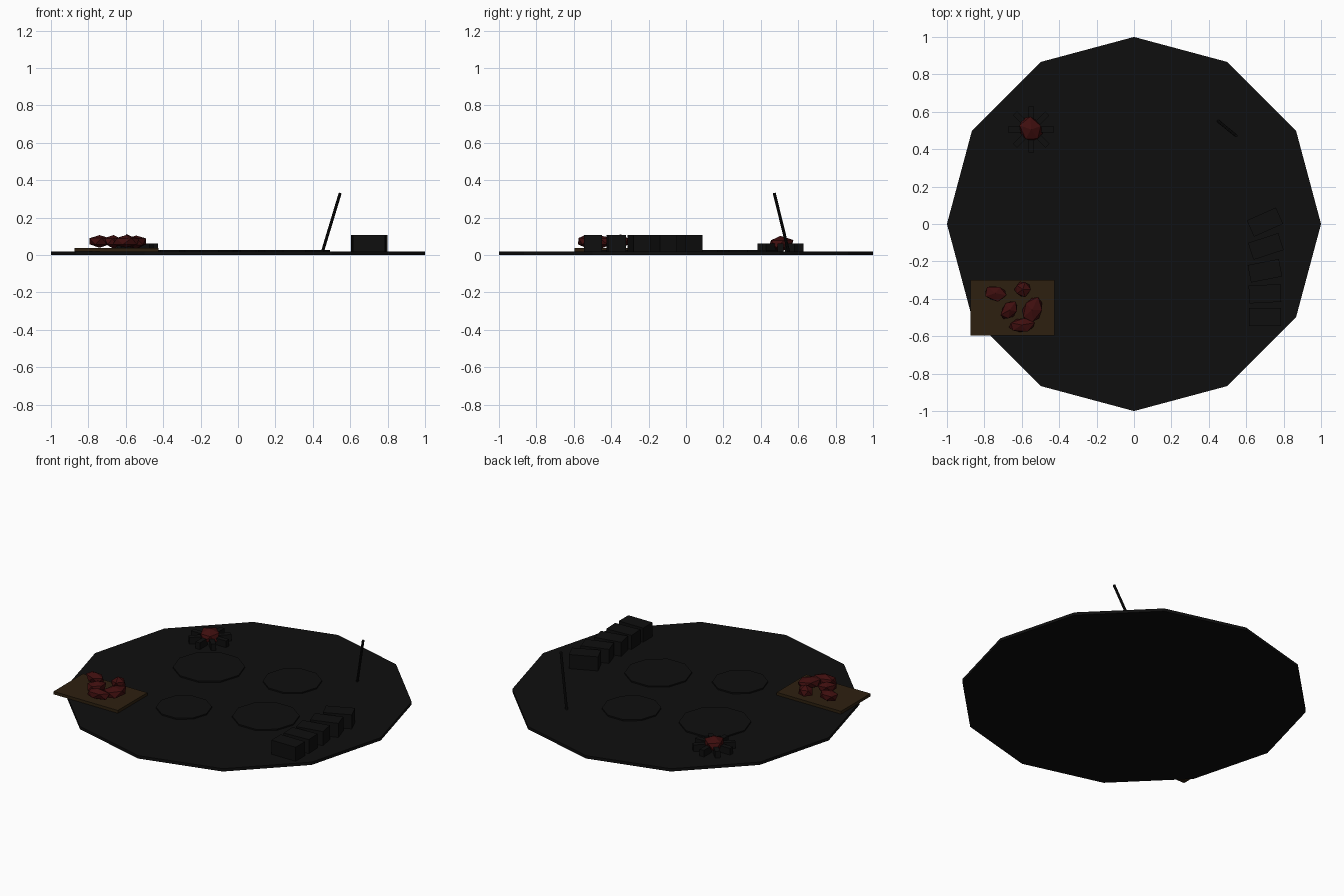
import bpy, bmesh, math, random
from mathutils import Vector, Matrix

if "Cube" in bpy.data.objects:
    bpy.data.objects.remove(bpy.data.objects["Cube"])

random.seed(4)


def material(name, rgb):
    m = bpy.data.materials.new(name)
    m.diffuse_color = (*rgb, 1)
    m.use_nodes = True
    m.node_tree.nodes["Principled BSDF"].inputs["Base Color"].default_value = m.diffuse_color
    return m


BLACK = material("charcoal", (0.0045, 0.0045, 0.0045))
RED = material("dark red", (0.05, 0.0045, 0.0045))
WOOD = material("dark wood", (0.027, 0.0145, 0.005))


def finish(bm, name, mat):
    bmesh.ops.recalc_face_normals(bm, faces=bm.faces)
    me = bpy.data.meshes.new(name)
    bm.to_mesh(me)
    bm.free()
    me.materials.append(mat)
    ob = bpy.data.objects.new(name, me)
    bpy.context.collection.objects.link(ob)
    return ob


def disc(name, x, y, r, z0, z1, sides, mat):
    bm = bmesh.new()
    bmesh.ops.create_cone(bm, cap_ends=True, segments=sides, radius1=r, radius2=r,
                          depth=z1 - z0, matrix=Matrix.Translation((x, y, (z0 + z1) / 2))
                          @ Matrix.Rotation(math.pi / 2, 4, 'Z'))
    return finish(bm, name, mat)


def box(name, centre, size, mat, turn=0):
    bm = bmesh.new()
    bmesh.ops.create_cube(bm, size=1, matrix=Matrix.Translation(centre)
                          @ Matrix.Rotation(math.radians(turn), 4, 'Z')
                          @ Matrix.Diagonal((*size, 1)))
    return finish(bm, name, mat)


def rod(name, a, b, r, mat):
    a, b = Vector(a), Vector(b)
    bm = bmesh.new()
    bmesh.ops.create_cone(bm, cap_ends=True, segments=8, radius1=r, radius2=r, depth=(b - a).length,
                          matrix=Matrix.Translation((a + b) / 2)
                          @ (b - a).to_track_quat('Z', 'Y').to_matrix().to_4x4())
    return finish(bm, name, mat)


def chunk(name, centre, size, turn, mat):
    # jittered low-poly lump
    bm = bmesh.new()
    bmesh.ops.create_icosphere(bm, subdivisions=1, radius=1)
    for v in bm.verts:
        v.co *= random.uniform(0.88, 1.12)
    bmesh.ops.transform(bm, verts=bm.verts, matrix=Matrix.Translation(centre)
                        @ Matrix.Rotation(math.radians(turn), 4, 'Z')
                        @ Matrix.Diagonal((*size, 1)))
    return finish(bm, name, mat)


# Ground plate
disc("ground_plate", 0, 0, 1, 0.0, 0.018, 12, BLACK)

# Low round mats
for i, (x, y, r) in enumerate([(-0.35, 0.21, 0.207), (0.15, 0.33, 0.17),
                               (0.30, -0.15, 0.193), (-0.155, -0.32, 0.16)]):
    disc(f"round_mat_{i + 1}", x, y, r, 0.016, 0.026, 10, BLACK)

# Board with meat chunks
box("board", (-0.65, -0.448, 0.027), (0.45, 0.295, 0.018), WOOD)
for i, (x, y, sx, sy, t) in enumerate([(-0.74, -0.37, 0.066, 0.045, -10), (-0.595, -0.35, 0.046, 0.045, 0),
                                       (-0.665, -0.46, 0.062, 0.042, 55), (-0.545, -0.46, 0.08, 0.056, 65),
                                       (-0.60, -0.54, 0.078, 0.042, 10)]):
    chunk(f"meat_chunk_{i + 1}", (x, y, 0.072), (sx, sy, 0.036), t, RED)

# Fire pit: ember core with a ring of logs
chunk("ember", (-0.55, 0.505, 0.06), (0.066, 0.076, 0.044), 20, RED)
for i in range(8):
    a = i * math.pi / 4
    box(f"log_{i + 1}", (-0.55 + 0.085 * math.cos(a), 0.505 + 0.085 * math.sin(a), 0.039),
        (0.075, 0.03, 0.042), BLACK, math.degrees(a))

# Row of crates
for i, (x, y, t) in enumerate([(0.70, 0.01, 24), (0.705, -0.12, 18), (0.70, -0.25, 11),
                               (0.70, -0.373, 3), (0.70, -0.497, 0)]):
    box(f"crate_{i + 1}", (x, y, 0.062), (0.17, 0.095, 0.09), BLACK, t)

# Leaning pole
rod("leaning_pole", (0.45, 0.55, 0.012), (0.546, 0.472, 0.33), 0.008, BLACK)
